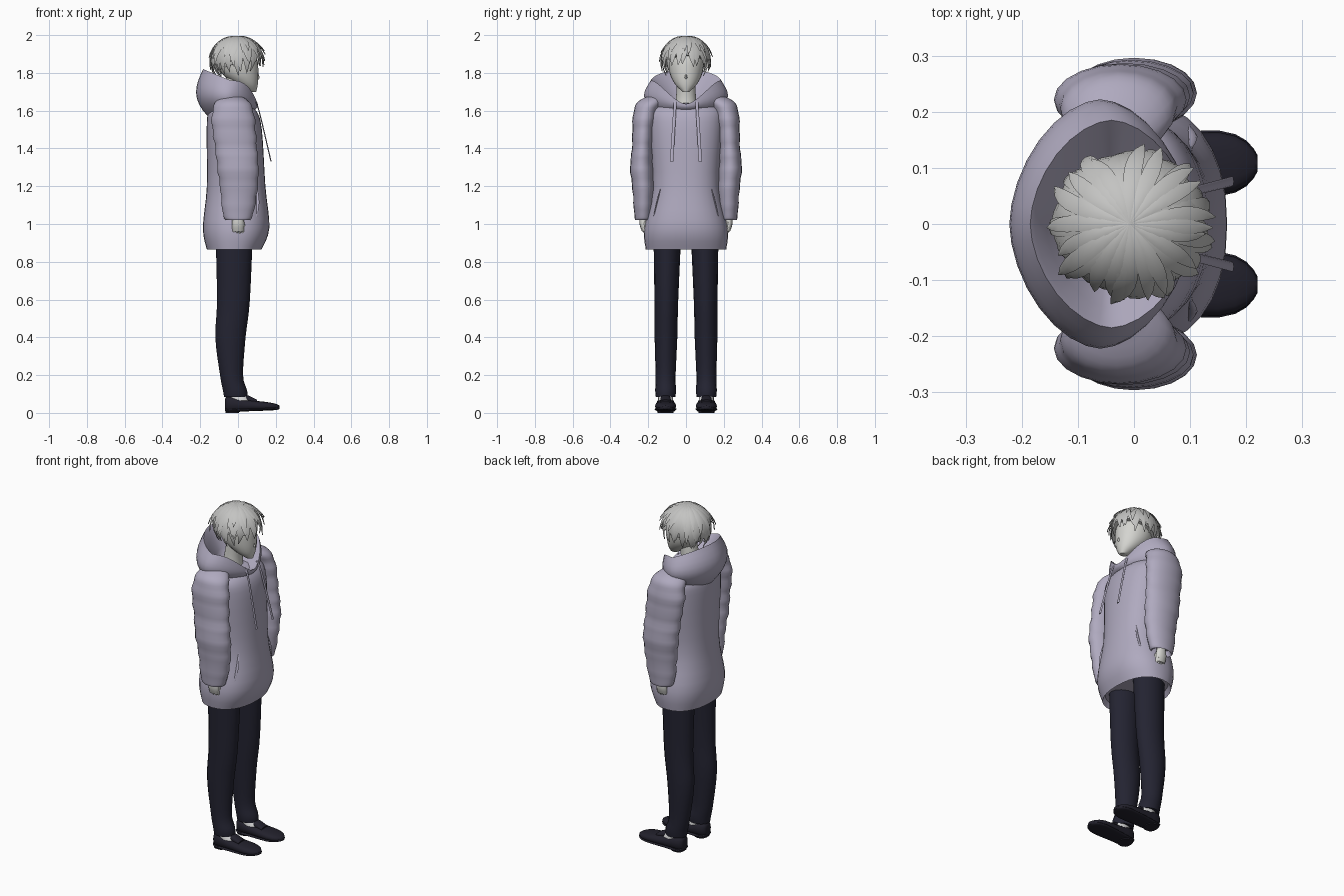
import bpy, bmesh, random
from math import sin, cos, pi, radians, copysign

random.seed(4)
cube = bpy.data.objects.get("Cube")
if cube:
    bpy.data.objects.remove(cube, do_unlink=True)


def material(name, red, green, blue):
    mat = bpy.data.materials.new(name)
    mat.use_nodes = True
    mat.diffuse_color = (red, green, blue, 1)
    mat.node_tree.nodes["Principled BSDF"].inputs["Base Color"].default_value = mat.diffuse_color
    return mat


LILAC = material("lilac fabric", .43, .4, .52)
NAVY = material("navy cloth", .017, .017, .031)
LEATHER = material("dark leather", .016, .015, .025)
SKIN = material("pale skin", .66, .66, .63)
SILVER = material("silver hair", .55, .55, .54)
WHITE = material("white sock", .75, .75, .75)


def skin_rings(bm, rings):
    """Join rings of points into a closed tube and return the first cap."""
    rows = [[bm.verts.new(point) for point in ring] for ring in rings]
    count = len(rows[0])
    for low, high in zip(rows, rows[1:]):
        for i in range(count):
            j = (i + 1) % count
            bm.faces.new((low[i], low[j], high[j], high[i]))
    first_cap = bm.faces.new(rows[0][::-1])
    bm.faces.new(rows[-1])
    return first_cap


def finish(name, bm, mat, angle=50):
    bmesh.ops.recalc_face_normals(bm, faces=bm.faces)
    mesh = bpy.data.meshes.new(name)
    bm.to_mesh(mesh)
    bm.free()
    mesh.materials.append(mat)
    part = bpy.data.objects.new(name, mesh)
    bpy.context.collection.objects.link(part)
    bpy.ops.object.select_all(action="DESELECT")
    part.select_set(True)
    bpy.context.view_layer.objects.active = part
    bpy.ops.object.shade_smooth_by_angle(angle=radians(angle))


def spline(keys, steps):
    """Smooth curve through the key rows."""
    rows = []
    for i in range(len(keys) - 1):
        before, after = keys[max(i - 1, 0)], keys[min(i + 2, len(keys) - 1)]
        for step in range(steps):
            t = step / steps
            rows.append([b + t * ((c - a) / 2 + t * (a - 2.5 * b + 2 * c - d / 2
                                                     + t * (3 * (b - c) + d - a) / 2))
                         for a, b, c, d in zip(before, keys[i], keys[i + 1], after)])
    return rows + [keys[-1]]


def outline(count, power=2):
    """Points of a unit superellipse."""
    points = []
    for i in range(count):
        c, s = cos(2 * pi * i / count), sin(2 * pi * i / count)
        points.append((copysign(abs(c) ** (2 / power), c), copysign(abs(s) ** (2 / power), s)))
    return points


def loft(name, keys, mat, count=24, power=2, steps=4, side=1, fold=0, hollow=False):
    """Tube through flat rings given as (z, centre x, centre y, radius x, radius y)."""
    bm = bmesh.new()
    rings = []
    for z, x, y, rx, ry in spline(keys, steps):
        swell = 1 + fold * sin(70 * z)
        rings.append([(x + rx * swell * c, side * y + ry * swell * s, z)
                      for c, s in outline(count, power)])
    cap = skin_rings(bm, rings)
    if hollow:
        bmesh.ops.recalc_face_normals(bm, faces=bm.faces)
        bmesh.ops.inset_region(bm, faces=[cap], thickness=.015)
        bmesh.ops.translate(bm, verts=cap.verts, vec=(0, 0, .03))
    finish(name, bm, mat)


def along_x(name, sections, y, mat):
    """Tube through upright sections given as (x, bottom, top, half width)."""
    bm = bmesh.new()
    skin_rings(bm, [[(x, y + w * c, (low + high + (high - low) * s) / 2)
                     for c, s in outline(16, 2.6)] for x, low, high, w in sections])
    finish(name, bm, mat)


# Hooded top with an open hem
loft("hoodie_body", [(.865, -.02, 0, .145, .213), (.98, -.01, 0, .176, .222),
                     (1.2, -.01, 0, .155, .178), (1.5, -.02, 0, .146, .195),
                     (1.6, -.03, 0, .126, .19), (1.64, -.045, 0, .08, .13)],
     LILAC, 32, 2.3, hollow=True)


# Hood: rings tilted by their back, side and front heights
def hood_ring(x, rx, ry, back, level, front):
    ring = []
    for c, s in outline(32, 1.75):
        z = level + (level - back) * c if c < 0 else level + (front - level) * c ** 3
        ring.append((x + rx * c, ry * s, z))
    return ring


bm = bmesh.new()
rings = []
for i in range(9):
    u = i / 8
    bulge = sin(pi * u ** .9)
    rings.append(hood_ring(-.04 - .02 * bulge, .12 + .025 * u + .03 * bulge,
                           .17 + .015 * u + .045 * bulge,
                           1.57 + .25 * u, 1.6 + .16 * u, 1.6 + .035 * u))
for i in range(5):
    u = i / 4
    rings.append(hood_ring(-.04, .137 - .08 * u, .175 - .1 * u,
                           1.81 - .15 * u, 1.75 - .1 * u, 1.63 - .02 * u))
skin_rings(bm, rings)
finish("hood", bm, LILAC)

# Key rings of the paired parts
sleeve = [(1.02, 0, .228, .062, .04), (1.05, 0, .227, .08, .047), (1.18, .005, .226, .098, .057),
          (1.3, 0, .235, .109, .061), (1.4, -.01, .231, .11, .055), (1.52, -.023, .224, .115, .06),
          (1.6, -.027, .211, .108, .066), (1.65, -.03, .185, .085, .066),
          (1.68, -.035, .15, .05, .045)]
leg = [(.085, -.012, .108, .062, .052), (.12, -.016, .108, .064, .055),
       (.2, -.034, .108, .061, .053), (.4, -.04, .106, .08, .06),
       (.6, -.024, .104, .087, .063), (1, -.02, .098, .1, .075)]
shoe = spline([(-.07, .015, .07, .02), (-.05, .005, .09, .042), (.04, .01, .07, .05),
               (.15, .014, .058, .056), (.2, .017, .048, .038), (.22, .022, .038, .012)], 2)
palm = [(.96, 0, .22, .028, .013), (1, 0, .226, .033, .02), (1.06, 0, .228, .023, .017)]
thumb = [(.95, .03, .2, .004, .004), (.97, .033, .204, .009, .009), (1.01, .022, .218, .011, .011)]
drawstring = [(1.33, .175, .076, .003, .009), (1.6, .111, .06, .003, .008),
              (1.66, .085, .055, .003, .008)]
pocket_edge = [(1.02, .094, .176, .004, .003), (1.11, .105, .156, .008, .004),
               (1.19, .1, .135, .004, .003)]

for side, label in ((1, "left_"), (-1, "right_")):
    loft(label + "sleeve", sleeve, LILAC, 20, side=side, fold=.035, hollow=True)
    loft(label + "trouser_leg", leg, NAVY, 16, 1.9, side=side)
    loft(label + "sock", [(.05, .018, .108, .06, .042), (.12, -.015, .108, .045, .036)],
         WHITE, 16, side=side)
    loft(label + "drawstring", drawstring, LILAC, 8, side=side)
    loft(label + "pocket_edge", pocket_edge, LILAC, 8, side=side)

    # Shoe with tongue, sole and heel
    along_x(label + "shoe", shoe, side * .108, LEATHER)
    along_x(label + "tongue", [(.02, .05, .1, .024), (.06, .05, .09, .028), (.1, .05, .07, .03)],
            side * .108, LEATHER)
    along_x(label + "sole", [(x, low - .002, low + .014, w + .003) for x, low, high, w in shoe],
            side * .108, LEATHER)
    loft(label + "heel", [(0, -.03, .108, .036, .042), (.02, -.03, .108, .036, .042)],
         LEATHER, 16, 2.6, side=side)

    # Hand with loosely curled fingers
    loft(label + "palm", palm, SKIN, 12, side=side)
    loft(label + "thumb", thumb, SKIN, 8, side=side)
    for k in range(4):
        x, tip = .024 - .0145 * k, .932 + .006 * abs(k - 1.5)
        loft(label + "finger_" + str(k + 1),
             [(tip, x, .206, .004, .005), (tip + .01, x, .21, .008, .01),
              (.98, x, .224, .009, .012)], SKIN, 8, side=side)

# Neck, head and nose
loft("neck", [(1.58, -.035, 0, .062, .066), (1.68, -.03, 0, .05, .052),
              (1.79, -.01, 0, .05, .05)], SKIN)
loft("head", [(1.7, .074, 0, .022, .018), (1.74, .045, 0, .06, .058), (1.8, .01, 0, .098, .087),
              (1.88, -.003, 0, .103, .094), (1.96, -.01, 0, .07, .065)], SKIN)
loft("nose", [(1.765, .09, 0, .006, .005), (1.775, .095, 0, .02, .009),
              (1.81, .09, 0, .01, .006)], SKIN, 8)


# Hair: a cap over the skull and layered pointed locks
def dome(theta, phi, scale):
    return (-.008 + .125 * scale * sin(phi) * cos(theta),
            .117 * scale * sin(phi) * sin(theta), 1.88 + .116 * scale * cos(phi))


turns = [2 * pi * i / 32 for i in range(32)]
bm = bmesh.new()
skin_rings(bm, [[dome(t, radians(82 + 22 * (1 - cos(t))) * u / 20, 1) for t in turns]
                for u in range(1, 21)])
finish("hair_cap", bm, SILVER)


def lock(bm, theta, start, end, width, flare, bend):
    """Tapered four-sided lock running from the crown to its tip."""
    rings = []
    for i in range(9):
        u = i / 8
        phi, turn = start + (end - start) * u, theta + bend * u * u
        scale = 1 + .02 * sin(pi * u) + flare * u ** 2.5
        half = width * (1 - u ** 2.5) + .01
        ridge = .03 * min(1, 3 * u) * (1 - .6 * u)
        rings.append([dome(turn - half, phi, scale), dome(turn, phi, scale + ridge),
                      dome(turn + half, phi, scale), dome(turn, phi, scale - .03)])
    skin_rings(bm, rings)


bm = bmesh.new()
for count, start, end, extra, width in ((26, 30, 112, 26, .2), (24, 12, 98, 18, .18),
                                        (20, 1, 78, 12, .19)):
    for i in range(count):
        theta = 2 * pi * (i + random.uniform(-.25, .25)) / count
        reach = end + extra * (1 - cos(theta)) / 2 + random.uniform(-9, 7)
        lock(bm, theta, radians(start), radians(reach), width,
             random.uniform(.08, .27), random.uniform(-.18, .18))
finish("hair_locks", bm, SILVER, 40)
